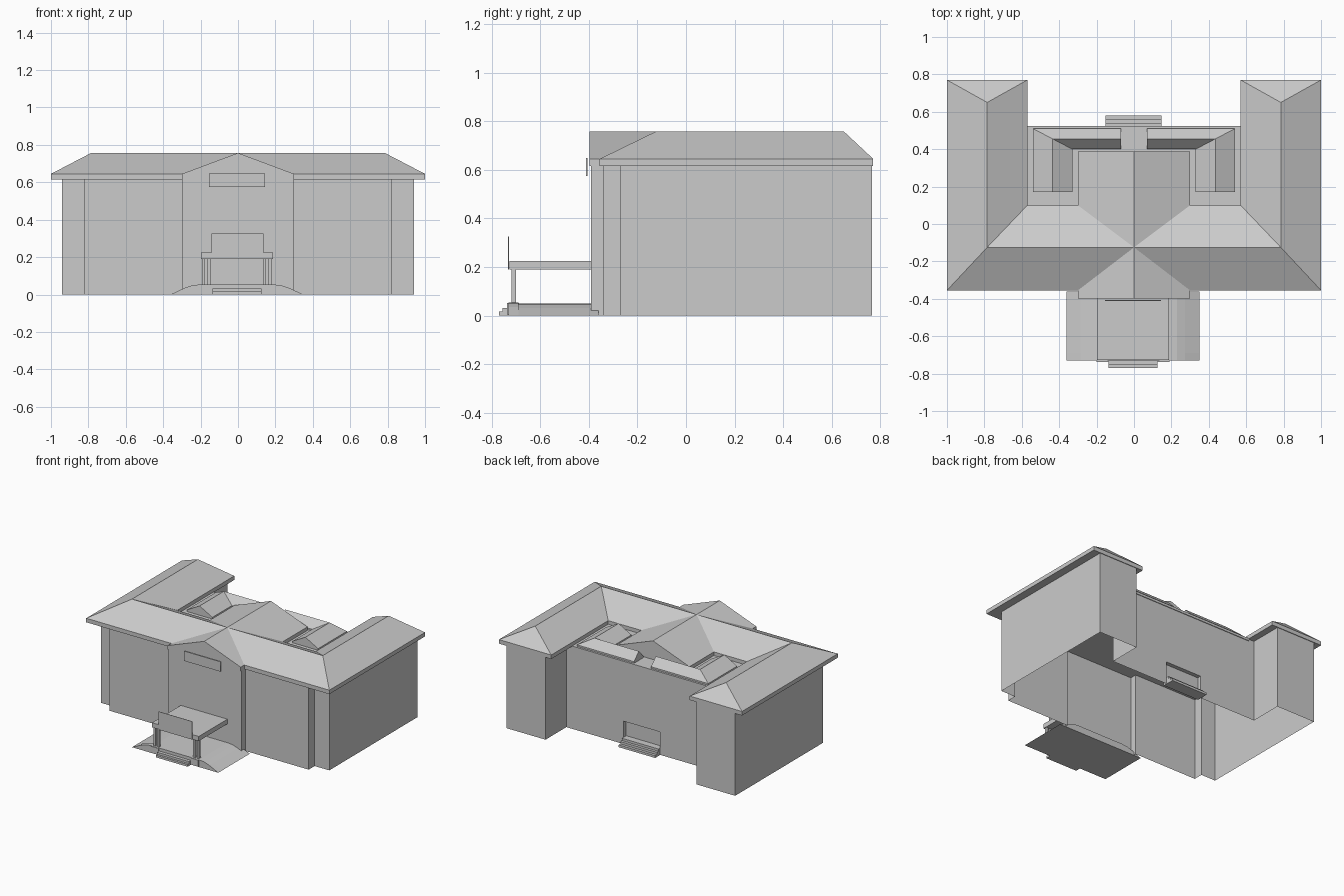
import bpy, bmesh

if "Cube" in bpy.data.objects:
    bpy.data.objects.remove(bpy.data.objects["Cube"])

EAVE, SOFFIT, RIDGE = 0.645, 0.615, 0.757


def make(name, verts, faces, mirror=False):
    bm = bmesh.new()
    vs = [bm.verts.new(v) for v in verts]
    for f in faces:
        bm.faces.new([vs[i] for i in f])
    bmesh.ops.remove_doubles(bm, verts=bm.verts, dist=1e-5)
    bmesh.ops.recalc_face_normals(bm, faces=bm.faces)
    me = bpy.data.meshes.new(name)
    bm.to_mesh(me)
    bm.free()
    ob = bpy.data.objects.new(name, me)
    bpy.context.collection.objects.link(ob)
    if mirror:
        ob.modifiers.new("mirror", 'MIRROR').use_clip = True
    return ob


def box(name, x0, x1, y0, y1, z0, z1):
    v = [(x, y, z) for z in (z0, z1) for x, y in ((x0, y0), (x1, y0), (x1, y1), (x0, y1))]
    f = [(3, 2, 1, 0), (4, 5, 6, 7)] + [(i, (i + 1) % 4, (i + 1) % 4 + 4, i + 4) for i in range(4)]
    return make(name, v, f)


def strip(name, path, z0, z1):
    """Open vertical wall along a path, mirrored in x."""
    n = len(path)
    v = [(x, y, z) for z in (z0, z1) for x, y in path]
    return make(name, v, [(i, i + 1, i + 1 + n, i + n) for i in range(n - 1)], True)


# Walls: open-bottomed shell with a back doorway
strip("walls", [(0, -.39), (.3, -.39), (.3, -.34), (.82, -.34), (.82, -.27), (.94, -.27),
                (.94, .765), (.62, .765), (.62, .52), (.15, .52)], 0, SOFFIT)
strip("wall_above_back_door", [(0, .52), (.15, .52)], .17, SOFFIT)
strip("back_door_recess", [(0, .49), (.15, .49), (.15, .52)], 0, .17)
make("back_door_head", [(-.15, .49, .17), (.15, .49, .17), (.15, .52, .17), (-.15, .52, .17)],
     [(0, 1, 2, 3)])

# Main roof: hipped U with a crossing gable
outline = [(0, -.397), (.3, -.397), (.3, -.355), (1, -.355), (1, .77), (.57, .77),
           (.57, .1), (.3, .1), (.3, .388), (0, .388)]
n = len(outline)
verts = [(x, y, EAVE) for x, y in outline] + [(x, y, SOFFIT) for x, y in outline]
verts += [(0, -.397, RIDGE), (0, -.125, RIDGE), (0, .388, RIDGE),
          (.785, -.125, RIDGE), (.785, .65, RIDGE)]
K, H, G, L, M = range(2 * n, 2 * n + 5)
faces = [(2, 3, L, H), (3, 4, M, L), (4, 5, M), (5, 6, L, M), (6, 7, H, L),
         (7, 8, G, H), (1, 2, H, K), (0, 1, K), (8, 9, G)]
faces += [(i, i + 1, i + 1 + n, i + n) for i in range(n - 1)]
faces.append(tuple(range(2 * n - 1, n - 1, -1)))
make("roof", verts, faces, True)

# Flat roof at the rear and its L-shaped raised ridges
box("flat_roof", -.57, .57, .1, .525, .6, .618)
stations = [
    [(.54, .17, .61), (.54, .17, .63), (.435, .17, .687), (.33, .17, .63), (.33, .17, .61)],
    [(.54, .51, .61), (.54, .51, .63), (.435, .455, .687), (.33, .4, .63), (.33, .4, .61)],
    [(.07, .51, .61), (.07, .51, .63), (.07, .455, .687), (.07, .4, .63), (.07, .4, .61)]]
faces = [(s * 5 + i, s * 5 + i + 1, s * 5 + i + 6, s * 5 + i + 5) for s in range(2) for i in range(4)]
faces += [(0, 1, 2, 3, 4), (14, 13, 12, 11, 10)]
ob = make("rear_ridge_roof", [p for s in stations for p in s], faces)
ob.modifiers.new("mirror", 'MIRROR').use_mirror_merge = False

# Blank panels on the gable and on the canopy
box("gable_panel", -.155, .145, -.411, -.406, .575, .648)
box("canopy_panel", -.143, .135, -.732, -.729, .19, .325)

# Porch canopy, columns and pedestals
CX = -.006
box("canopy", CX - .192, CX + .192, -.727, -.39, .19, .225)
for s in (-1, 1):
    for off in (.148, .178):
        x = CX + s * off
        box("column", x - .008, x + .008, -.718, -.7, .05, .192)
    x = CX + s * .163
    box("pedestal", x - .032, x + .032, -.737, -.688, .005, .053)

# Porch floor with side ramps
prof = [(-.355, 0), (-.28, .031), (-.235, .046), (-.19, .05),
        (.19, .05), (.235, .046), (.28, .031), (.355, 0)]


def ramp(name, y0, y1, dz):
    m = len(prof)
    v = [(CX + x, y, z + dz if z else 0) for y in (y0, y1) for x, z in prof]
    f = [(i, (i + 1) % m, (i + 1) % m + m, i + m) for i in range(m)]
    make(name, v, f + [tuple(range(m)), tuple(range(2 * m - 1, m - 1, -1))])


ramp("porch_floor", -.69, -.36, 0)
ramp("porch_front_curb", -.73, -.69, .004)

# Steps at front and back
for i in range(2):
    box("front_step", -.137, .125, -.77 + .016 * i, -.72, 0, .016 * (i + 1))
for i in range(3):
    box("back_step", -.152, .148, .49, .58 - .02 * i, 0, .017 * (i + 1))
